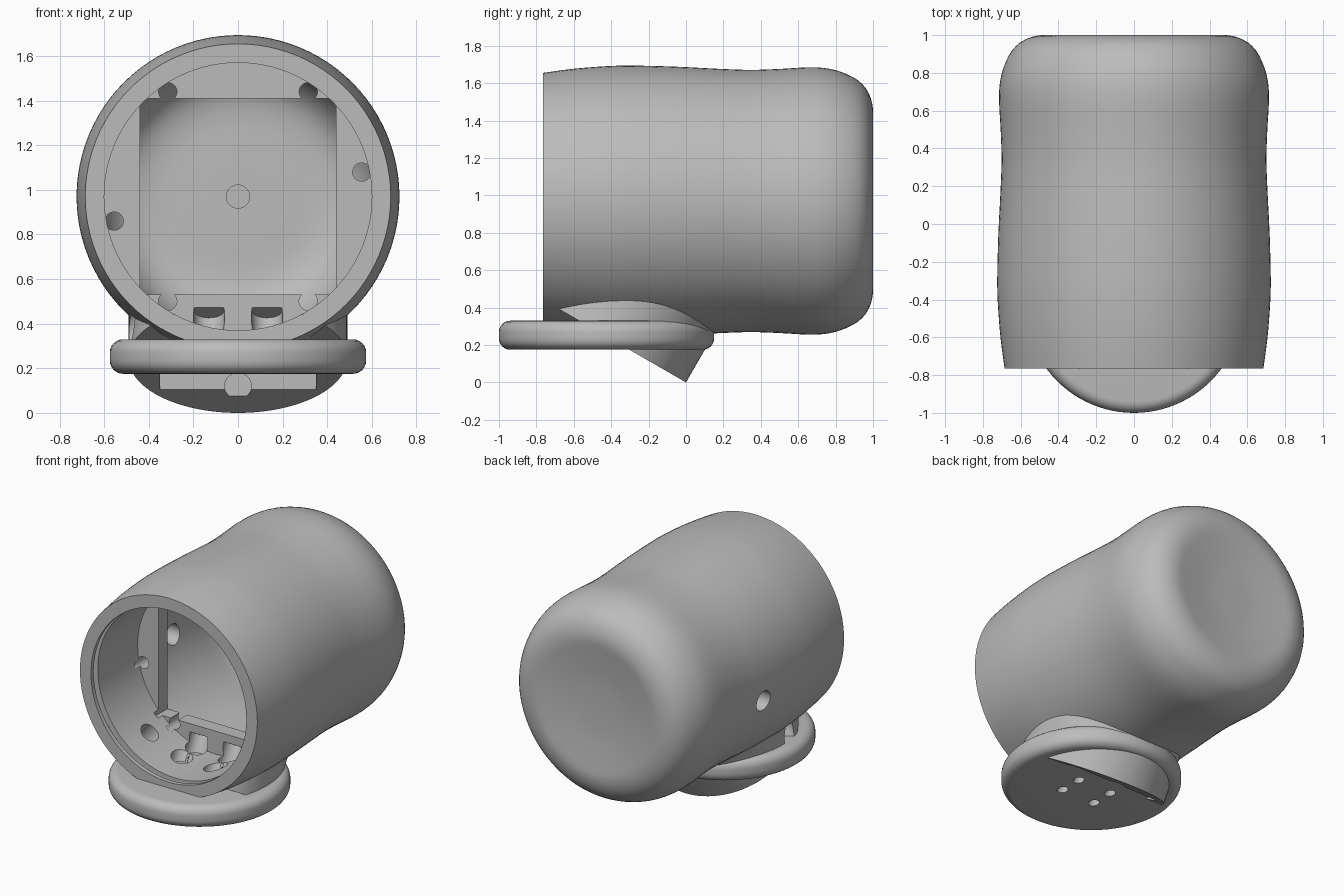
import bpy, bmesh, math
from mathutils import Vector, Matrix

if "Cube" in bpy.data.objects:
    bpy.data.objects.remove(bpy.data.objects["Cube"], do_unlink=True)

grey = bpy.data.materials.new("plain grey")
grey.use_nodes = True
grey.diffuse_color = (0.5, 0.5, 0.5, 1)
grey.node_tree.nodes["Principled BSDF"].inputs["Base Color"].default_value = (0.5, 0.5, 0.5, 1)

AXIS_Z = 0.97
UP = Vector((0, 0, 1))
TILT = Vector((0, 0.5, math.sqrt(0.75)))  # direction of the tilted neck


def finish(name, bm):
    bmesh.ops.recalc_face_normals(bm, faces=bm.faces)
    mesh = bpy.data.meshes.new(name)
    bm.to_mesh(mesh)
    bm.free()
    mesh.materials.append(grey)
    ob = bpy.data.objects.new(name, mesh)
    bpy.context.collection.objects.link(ob)
    return ob


def smooth_path(pts, steps=3):
    """Catmull-Rom curve through the profile points."""
    pts = [Vector(p) for p in pts]
    ext = [pts[0]] + pts + [pts[-1]]
    out = []
    for a, b, c, d in zip(ext, ext[1:], ext[2:], ext[3:]):
        for i in range(steps):
            t = i / steps
            out.append(b + (c - a) * t / 2 + (a * 2 - b * 5 + c * 4 - d) * t * t / 2
                       + (b * 3 - a - c * 3 + d) * t ** 3 / 2)
    return out + [pts[-1]]


def lathe(name, profile, segs=96):
    """Closed solid turned about the horizontal body axis from (radius, y) points."""
    bm = bmesh.new()
    rings = []
    for r, y in profile:
        rings.append([bm.verts.new((r * math.cos(2 * math.pi * i / segs), y,
                                    AXIS_Z + r * math.sin(2 * math.pi * i / segs)))
                      for i in range(segs)])
    for a, b in zip(rings, rings[1:]):
        for i in range(segs):
            j = (i + 1) % segs
            bm.faces.new((a[i], a[j], b[j], b[i]))
    bm.faces.new(rings[0])
    bm.faces.new(rings[-1])
    return finish(name, bm)


def rod(name, start, direction, length, radius, segs=32):
    """Cylinder that runs from start along direction."""
    bm = bmesh.new()
    d = Vector(direction).normalized()
    mat = Matrix.Translation(Vector(start) + d * length / 2) @ UP.rotation_difference(d).to_matrix().to_4x4()
    bmesh.ops.create_cone(bm, cap_ends=True, segments=segs, radius1=radius,
                          radius2=radius, depth=length, matrix=mat)
    return finish(name, bm)


def block(name, low, high):
    bm = bmesh.new()
    low, high = Vector(low), Vector(high)
    bmesh.ops.create_cube(bm, size=1, matrix=Matrix.Translation((low + high) / 2)
                          @ Matrix.Diagonal((high - low).to_4d()))
    return finish(name, bm)


def apply(ob, mod):
    bpy.context.view_layer.objects.active = ob
    bpy.ops.object.modifier_apply(modifier=mod.name)


def combine(ob, other, operation="DIFFERENCE", keep=False):
    mod = ob.modifiers.new("combine", "BOOLEAN")
    mod.operation = operation
    mod.solver = "EXACT"
    mod.object = other
    apply(ob, mod)
    if not keep:
        bpy.data.objects.remove(other, do_unlink=True)


# Body: waisted barrel with a rounded, slightly dished back
outer = [(0.685, -0.765), (0.707, -0.6), (0.721, -0.42), (0.724, -0.28), (0.718, -0.05),
         (0.707, 0.17), (0.701, 0.34), (0.706, 0.5), (0.714, 0.64), (0.711, 0.74),
         (0.69, 0.83), (0.645, 0.92), (0.58, 0.975), (0.49, 1.0), (0.38, 0.99),
         (0.2, 0.972), (0.02, 0.968)]
body = lathe("body_shell", smooth_path(outer))

# Tilted neck, with its lowest rim touching the ground
neck = rod("neck", (0, -0.49 * TILT.z, 0.49 * TILT.y), TILT, 0.42, 0.49, 96)
combine(body, neck, "UNION")

# Front chamber, groove behind its lip, and rear chamber
combine(body, lathe("front_chamber", [(0.6, -0.95), (0.6, -0.25)]))
combine(body, lathe("lip_groove", [(0.64, -0.735), (0.64, -0.69)]))
inner = [(0.625, -0.15), (0.615, 0.1), (0.61, 0.35), (0.615, 0.6), (0.58, 0.74),
         (0.5, 0.84), (0.38, 0.88), (0.2, 0.88), (0.02, 0.88)]
combine(body, lathe("rear_chamber", smooth_path(inner)))

# Square window and ring of screw holes in the partition
combine(body, block("window", (-0.44, -0.3, 0.53), (0.44, -0.1, 1.41)))
for x, z in ((0.315, 0.47), (-0.315, 0.47), (0.315, -0.47), (-0.315, -0.47),
             (0.555, 0.11), (-0.555, -0.11)):
    combine(body, rod("screw_hole", (x, -0.3, AXIS_Z + z), (0, 1, 0), 0.2, 0.041))
combine(body, rod("back_recess", (0, 0.8, AXIS_Z), (0, 1, 0), 0.1, 0.052))

# Cable holes through the side wall
combine(body, rod("side_hole", (-0.5, 0.15, 0.89), (-1, 0, 0), 0.4, 0.07))
combine(body, rod("cable_hole", (-0.3, -0.45, 0.58), (-0.46, 0, -0.57), 0.4, 0.065))

# Notch and blind hole under the neck
combine(body, block("neck_notch", (-0.35, -0.5, -0.1), (0.35, -0.18, 0.18)))
combine(body, rod("notch_hole", (0, -0.25, 0.12), (0, 1, 0), 0.12, 0.06))

# Foot: rounded disc
foot = rod("foot_disc", (0, -0.425, 0.175), UP, 0.155, 0.575, 96)
bevel = foot.modifiers.new("round", "BEVEL")
bevel.width = 0.06
bevel.segments = 6
bevel.limit_method = "ANGLE"
apply(foot, bevel)

# Mounting bolts: counterbored holes along the tilt, through floor and foot
for x in (-0.13, 0.13):
    for y in (-0.46, -0.3):
        spot = Vector((x, y, 0.34))
        combine(body, rod("counterbore", spot - TILT * 0.06, TILT, 0.2, 0.07))
        bolt = rod("bolt_hole", spot - TILT * 0.4, TILT, 0.5, 0.034)
        combine(body, bolt, keep=True)
        combine(foot, bolt)

for ob in (body, foot):
    bpy.ops.object.select_all(action="DESELECT")
    ob.select_set(True)
    bpy.context.view_layer.objects.active = ob
    bpy.ops.object.shade_smooth_by_angle(angle=math.radians(30))
